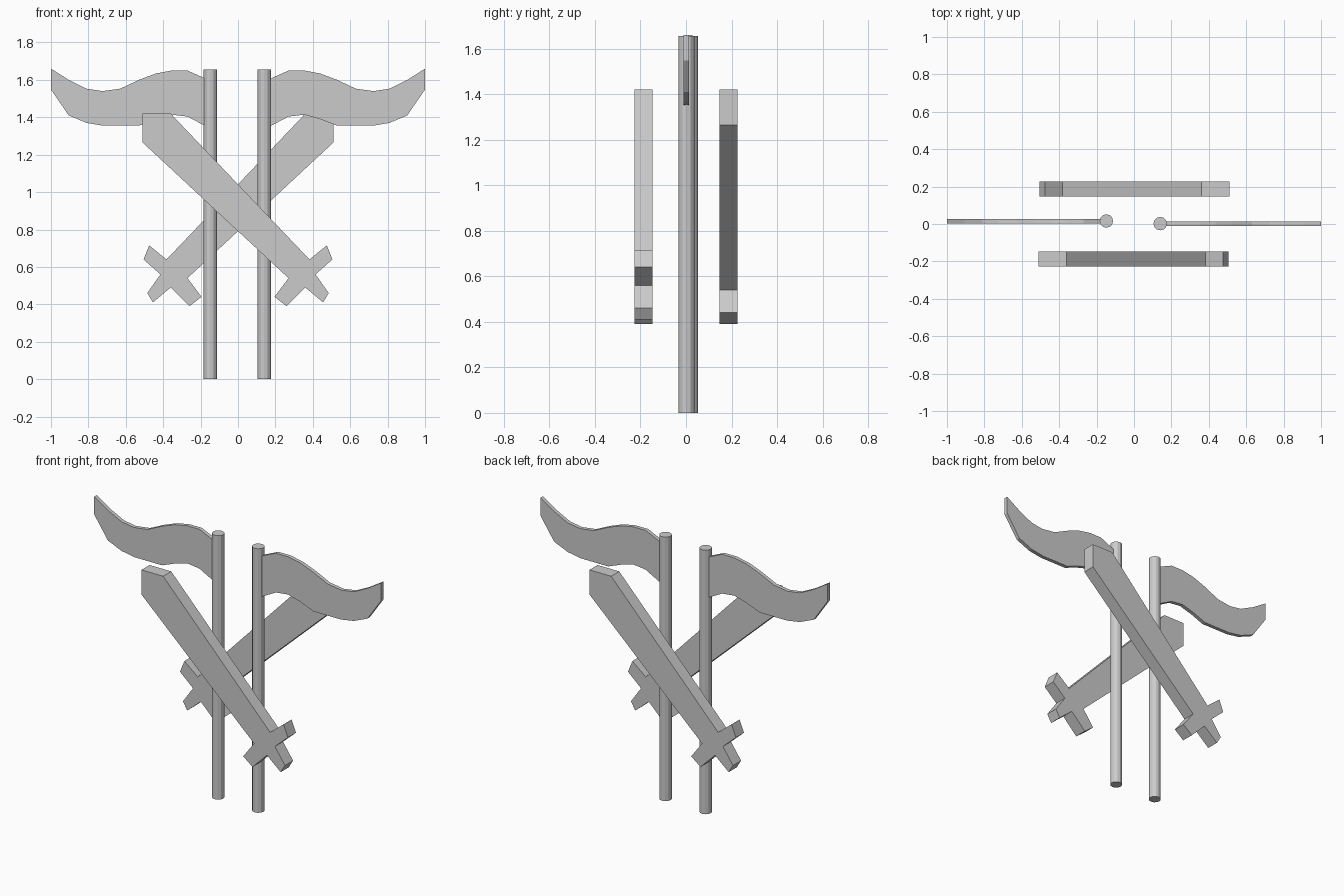
import bpy
import bmesh

cube = bpy.data.objects.get("Cube")
if cube:
    bpy.data.objects.remove(cube, do_unlink=True)

grey = bpy.data.materials.new("plain grey")
grey.use_nodes = True
colour = (0.6, 0.6, 0.6, 1.0)
grey.diffuse_color = colour
grey.node_tree.nodes["Principled BSDF"].inputs["Base Color"].default_value = colour


def plate(name, outline, y, thickness, side=1):
    """Extrude an x-z outline along y; side=-1 mirrors it across x."""
    bm = bmesh.new()
    face = bm.faces.new([bm.verts.new((side * x, y - thickness / 2, z)) for x, z in outline])
    result = bmesh.ops.extrude_face_region(bm, geom=[face])
    moved = [v for v in result["geom"] if isinstance(v, bmesh.types.BMVert)]
    bmesh.ops.translate(bm, verts=moved, vec=(0, thickness, 0))
    bmesh.ops.recalc_face_normals(bm, faces=bm.faces)
    mesh = bpy.data.meshes.new(name)
    bm.to_mesh(mesh)
    bm.free()
    mesh.materials.append(grey)
    obj = bpy.data.objects.new(name, mesh)
    bpy.context.collection.objects.link(obj)


def pole(name, x, y):
    height = 1.655
    bpy.ops.mesh.primitive_cylinder_add(vertices=12, radius=0.036, depth=height,
                                        location=(x, y, height / 2))
    obj = bpy.context.object
    obj.name = name
    obj.data.materials.append(grey)


# Waving flag: upper edge outward, lower edge back to the pole
flag = [(0.15, 1.59), (0.18, 1.61), (0.27, 1.65), (0.355, 1.65), (0.44, 1.634),
        (0.53, 1.6), (0.63, 1.553), (0.725, 1.54), (0.81, 1.553), (0.905, 1.6),
        (1.0, 1.66), (1.0, 1.548), (0.905, 1.41), (0.81, 1.37), (0.72, 1.355),
        (0.53, 1.355), (0.44, 1.39), (0.355, 1.414), (0.27, 1.404), (0.18, 1.356),
        (0.15, 1.34)]

# Sword: clipped tip, blade, crossguard and grip
sword = [(-0.51, 1.42), (-0.36, 1.42), (0.382, 0.64), (0.475, 0.715), (0.505, 0.64),
         (0.415, 0.56), (0.485, 0.46), (0.455, 0.41), (0.36, 0.49), (0.26, 0.39),
         (0.195, 0.44), (0.27, 0.54), (-0.51, 1.265)]

# Flags on poles
for label, side, x, y in (("left", 1, 0.14, 0.002), ("right", -1, -0.148, 0.016)):
    pole(label + "_pole", x, y)
    plate(label + "_flag", flag, y, 0.024, side)

# Crossed swords in front of and behind the poles
plate("front_sword", sword, -0.187, 0.08)
plate("back_sword", sword, 0.187, 0.08, -1)
